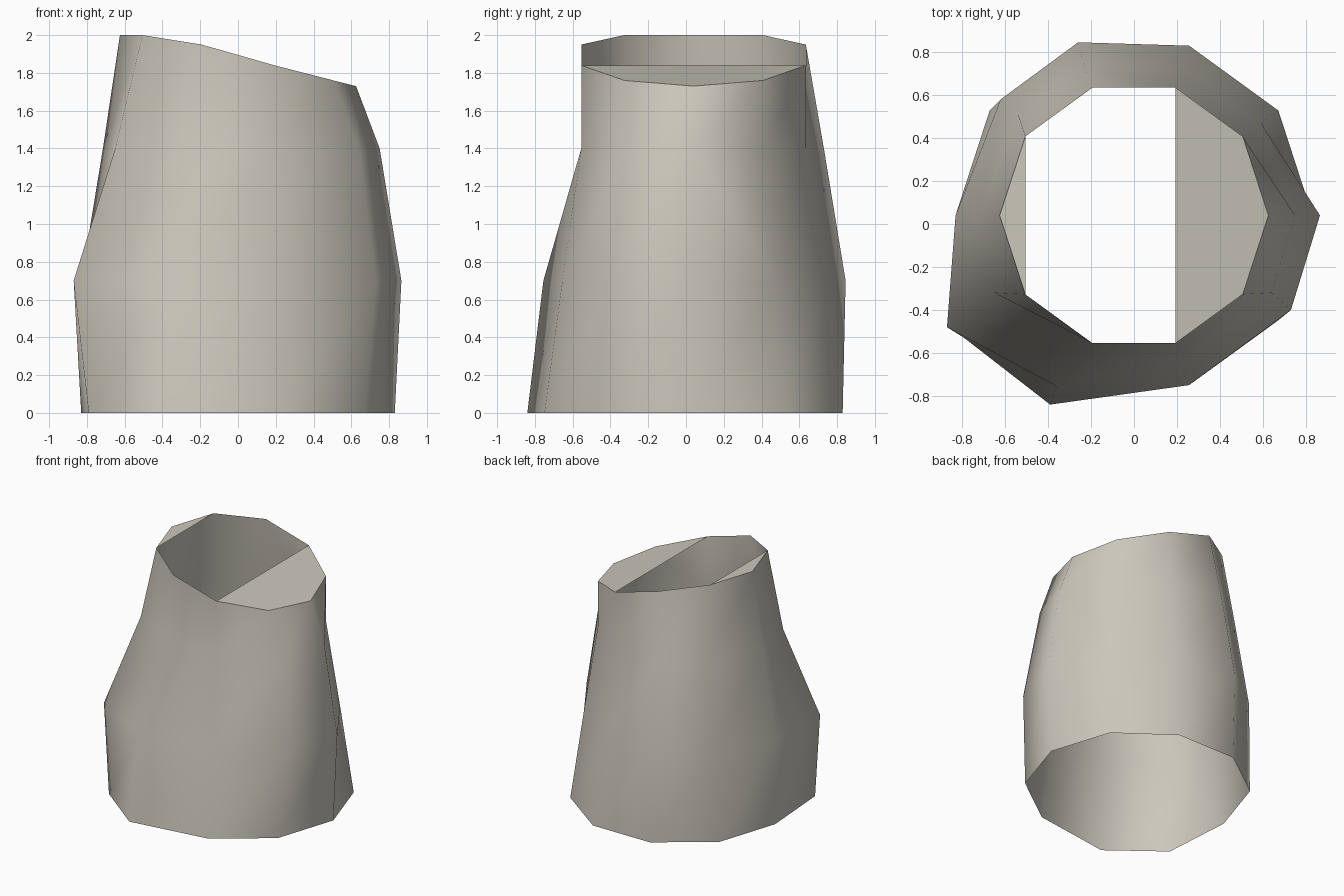
import bpy
import bmesh
from math import cos, sin, tau

cube = bpy.data.objects.get("Cube")
if cube:
    bpy.data.objects.remove(cube, do_unlink=True)

SIDES = 10
CENTRE_Y = 0.04

# One warm grey stone colour
stone = bpy.data.materials.new("warm grey stone")
stone.use_nodes = True
colour = (0.60, 0.57, 0.50, 1)
stone.diffuse_color = colour
bsdf = stone.node_tree.nodes["Principled BSDF"]
bsdf.inputs["Base Color"].default_value = colour
bsdf.inputs["Roughness"].default_value = 0.9

# Each ring is a regular decagon, with a few corners pushed outwards
base_bulges = {6: (-0.79, -0.53), 7: (-0.39, -0.84)}
belly_bulges = {0: (0.865, 0.04), 3: (-0.26, 0.845), 4: (-0.62, 0.58),
                5: (-0.83, 0.04), 6: (-0.87, -0.48), 7: (-0.36, -0.755),
                9: (0.73, -0.40)}
neck_bulges = {0: (0.75, 0.04), 3: (-0.23, 0.73), 4: (-0.54, 0.51),
               5: (-0.715, 0.04), 6: (-0.65, -0.32), 9: (0.64, -0.32)}
# Rim heights from the low (+x) corner round to the high (-x) corner
rim_heights = [1.73, 1.76, 1.84, 1.95, 2.0, 2.0]

bm = bmesh.new()


def add_ring(radius, height, bulges):
    ring = []
    for i in range(SIDES):
        a = tau * i / SIDES
        x, y = bulges.get(i, (radius * cos(a), CENTRE_Y + radius * sin(a)))
        ring.append(bm.verts.new((x, y, height(i))))
    return ring


rings = [
    add_ring(0.83, lambda i: 0, base_bulges),
    add_ring(0.73, lambda i: 0.7, belly_bulges),
    add_ring(0.625, lambda i: 1.4, neck_bulges),
    add_ring(0.625, lambda i: rim_heights[min(i, SIDES - i)], {}),
]

# Open, smooth-shaded wall
for level, (low, high) in enumerate(zip(rings, rings[1:])):
    for i in range(SIDES):
        j = (i + 1) % SIDES
        if level == 1 and i == 0:
            tris = ((low[i], low[j], high[i]), (low[j], high[j], high[i]))
        else:
            tris = ((low[i], low[j], high[j]), (low[i], high[j], high[i]))
        for tri in tris:
            bm.faces.new(tri).smooth = True

# Flat partial lids on the low and high sides of the rim
rim = rings[-1]
for corners in ((8, 9, 0, 1, 2), (4, 5, 6)):
    bm.faces.new([rim[i] for i in corners]).smooth = False

mesh = bpy.data.meshes.new("hollow_stump")
bm.to_mesh(mesh)
bm.free()
mesh.materials.append(stone)
stump = bpy.data.objects.new("hollow_stump", mesh)
bpy.context.collection.objects.link(stump)
